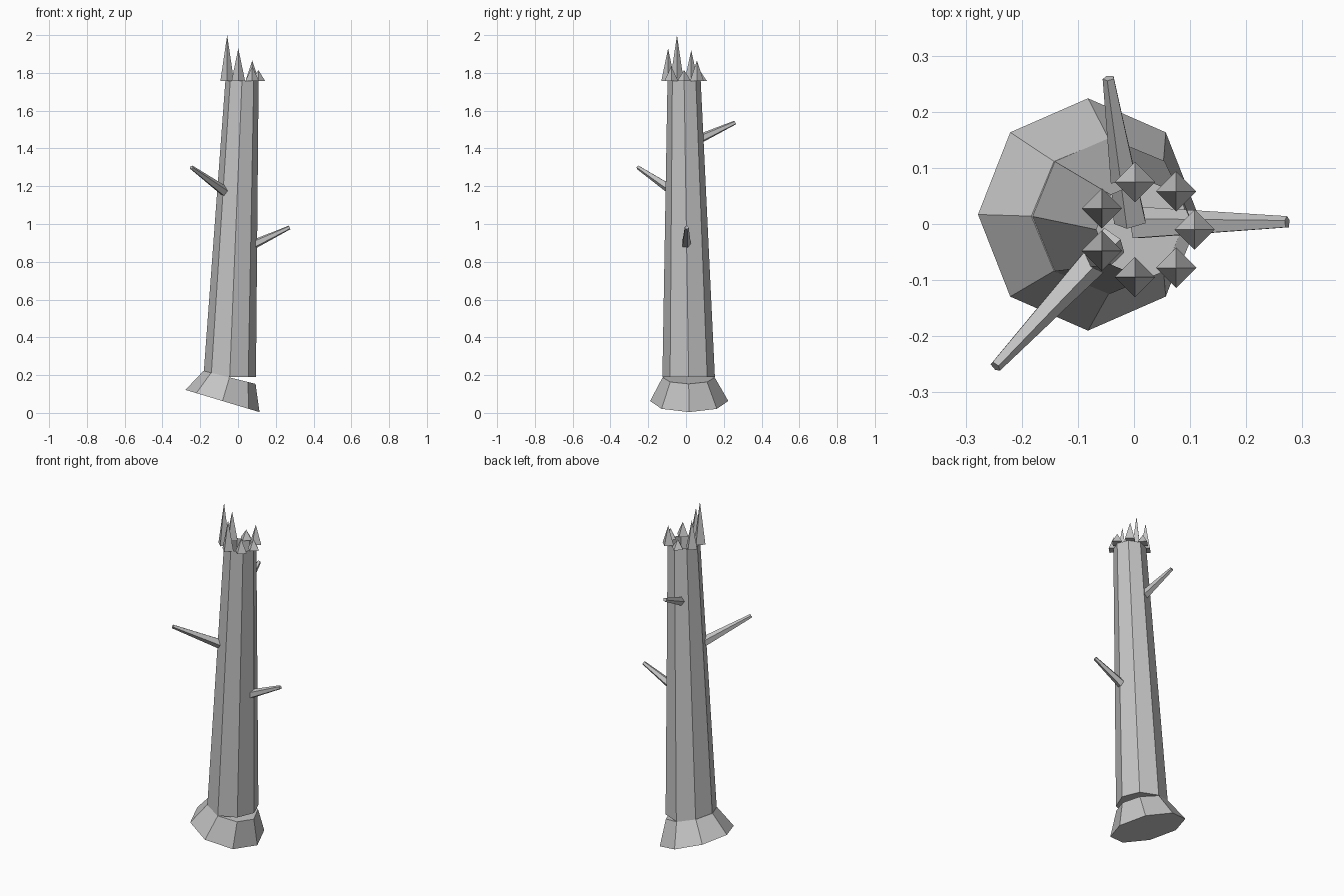
import bpy, bmesh, math
from mathutils import Vector

cube = bpy.data.objects.get("Cube")
if cube:
    bpy.data.objects.remove(cube)

GREY = (0.55, 0.55, 0.55, 1)
stone = bpy.data.materials.new("plain grey")
stone.use_nodes = True
stone.diffuse_color = GREY
stone.node_tree.nodes["Principled BSDF"].inputs["Base Color"].default_value = GREY


def ring(centre, rx, ry, sides, slope=0.0):
    """Horizontal ring of points; slope drops it towards +x."""
    pts = []
    for i in range(sides):
        a = math.tau * i / sides
        x, y = rx * math.cos(a), ry * math.sin(a)
        pts.append(Vector(centre) + Vector((x, y, -slope * x)))
    return pts


def loft(name, lower, upper, cap_lower=True, cap_upper=True):
    """Flat-sided tube between two rings; a single upper point makes a spike."""
    bm = bmesh.new()
    lo = [bm.verts.new(p) for p in lower]
    up = [bm.verts.new(p) for p in upper]
    n = len(lo)
    for i in range(n):
        j = (i + 1) % n
        if len(up) == 1:
            bm.faces.new((lo[i], lo[j], up[0]))
        else:
            bm.faces.new((lo[i], lo[j], up[j], up[i]))
    if cap_lower:
        bm.faces.new(lo[::-1])
    if cap_upper and len(up) > 2:
        bm.faces.new(up)
    mesh = bpy.data.meshes.new(name)
    bm.to_mesh(mesh)
    bm.free()
    mesh.materials.append(stone)
    obj = bpy.data.objects.new(name, mesh)
    bpy.context.collection.objects.link(obj)
    return obj


def branch(name, start, end, r0=0.031, r1=0.011, sides=5):
    """Tapered limb running from inside the trunk to its tip."""
    start, end = Vector(start), Vector(end)
    turn = (end - start).to_track_quat('Z', 'Y')
    lower = [start + turn @ p for p in ring((0, 0, 0), r0, r0, sides)]
    upper = [end + turn @ p for p in ring((0, 0, 0), r1, r1, sides)]
    loft(name, lower, upper)


# Tilted root flare
loft("root_flare",
     ring((-0.082, 0.017, 0.063), 0.196, 0.207, 8, 0.3),
     ring((-0.045, 0.014, 0.188), 0.138, 0.138, 8, 0.25))

# Leaning hollow trunk, open at the top
loft("trunk",
     ring((-0.044, 0.014, 0.19), 0.139, 0.139, 8),
     ring((0.021, -0.01, 1.757), 0.088, 0.088, 8), cap_upper=False)

# Broken limbs
branch("left_branch", (0.005, 0.0, 0.855), (0.273, 0.003, 0.982))
branch("front_branch", (-0.04, -0.03, 1.15), (-0.247, -0.254, 1.3))
branch("back_branch", (-0.005, 0.005, 1.42), (-0.045, 0.26, 1.537))

# Splintered rim: a circle of four-sided spikes of different heights
tips = (1.815, 1.865, 1.81, 1.92, 2.0, 1.93, 1.835)
for i, tip in enumerate(tips):
    a = math.tau * i / len(tips)
    x, y = 0.021 + 0.087 * math.cos(a), -0.01 + 0.087 * math.sin(a)
    loft(f"splinter_{i + 1}", ring((x, y, 1.757), 0.036, 0.036, 4),
         [Vector((x, y, tip))])
